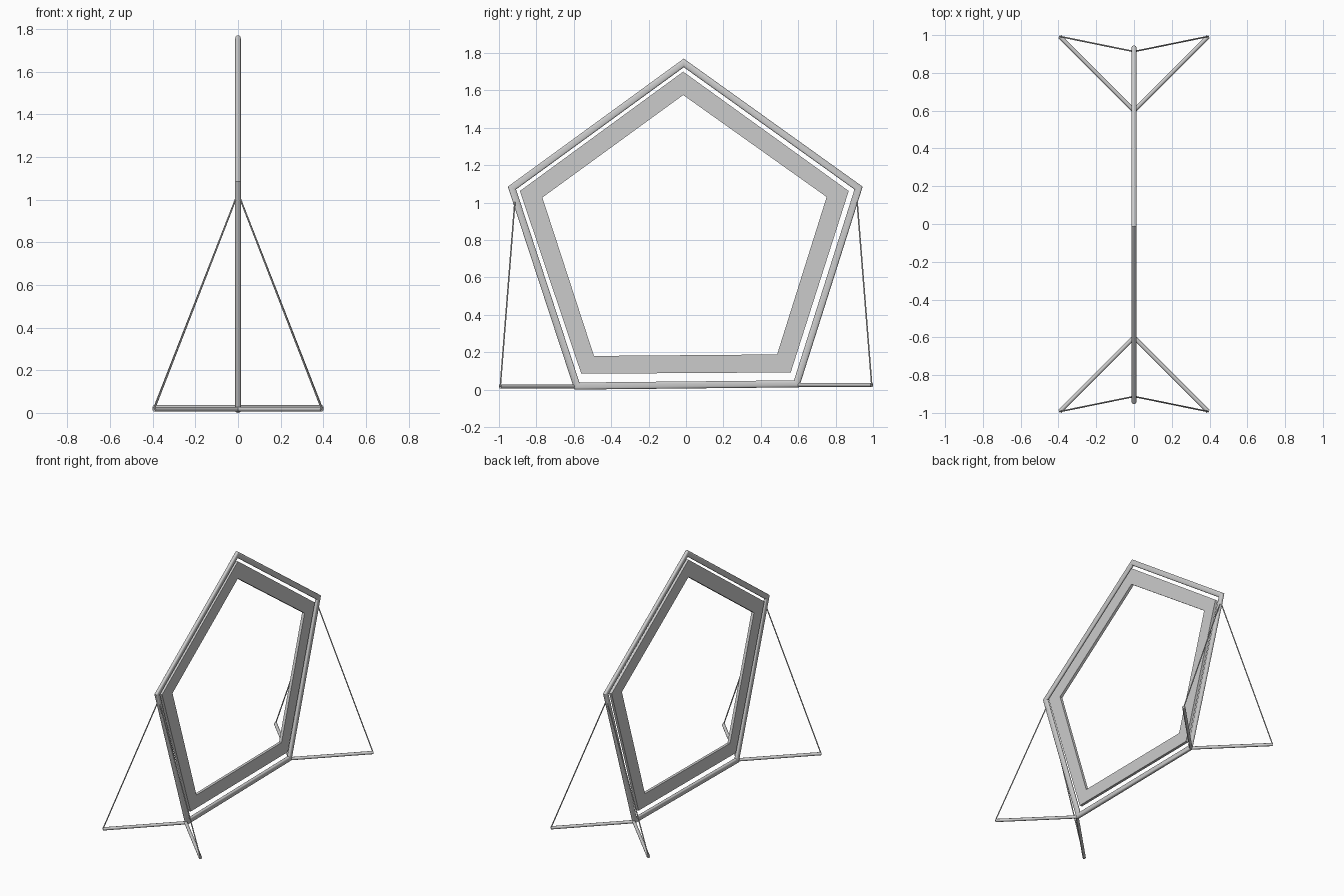
import bpy, bmesh, math
from mathutils import Vector

cube = bpy.data.objects.get("Cube")
if cube:
    bpy.data.objects.remove(cube, do_unlink=True)

grey = bpy.data.materials.new("light_grey")
grey.use_nodes = True
colour = (0.6, 0.6, 0.6, 1)
grey.diffuse_color = colour
grey.node_tree.nodes["Principled BSDF"].inputs["Base Color"].default_value = colour


def finish(name, bm, smooth=False):
    bmesh.ops.recalc_face_normals(bm, faces=bm.faces)
    mesh = bpy.data.meshes.new(name)
    bm.to_mesh(mesh)
    bm.free()
    mesh.materials.append(grey)
    ob = bpy.data.objects.new(name, mesh)
    bpy.context.collection.objects.link(ob)
    if smooth:
        bpy.ops.object.select_all(action='DESELECT')
        ob.select_set(True)
        bpy.context.view_layer.objects.active = ob
        bpy.ops.object.shade_smooth_by_angle(angle=math.radians(35))
    return ob


def inset(points, d):
    """Move each side of a clockwise (y, z) outline inwards by d."""
    pts = [Vector(p) for p in points]
    out = []
    for i, p in enumerate(pts):
        a = (p - pts[i - 1]).normalized()
        b = (pts[(i + 1) % len(pts)] - p).normalized()
        na, nb = Vector((a.y, -a.x)), Vector((b.y, -b.x))
        out.append(p + (na + nb) * d / (1 + na.dot(nb)))
    return out


def sweep(name, loops, smooth=False):
    """Join closed loops, given as (x, outline), into a ring."""
    bm = bmesh.new()
    rows = [[bm.verts.new((x, p[0], p[1])) for p in pts] for x, pts in loops]
    for j, row in enumerate(rows):
        nxt = rows[(j + 1) % len(rows)]
        for i in range(len(row)):
            k = (i + 1) % len(row)
            bm.faces.new((row[i], row[k], nxt[k], nxt[i]))
    return finish(name, bm, smooth)


def rod(name, start, end, radius, sides):
    start, end = Vector(start), Vector(end)
    axis = end - start
    bm = bmesh.new()
    bmesh.ops.create_cone(bm, cap_ends=True, segments=sides, radius1=radius,
                          radius2=radius, depth=axis.length)
    turn = axis.to_track_quat('Z', 'Y').to_matrix().to_4x4()
    turn.translation = (start + end) / 2
    bm.transform(turn)
    return finish(name, bm, True)


# Outer tube frame with mitred corners and a rounded section
outline = [(-0.012, 1.77), (0.945, 1.085), (0.605, 0.012),
           (-0.597, 0.0), (-0.953, 1.085)]
half_x, half_w = 0.0135, 0.019
section = []
for i in range(16):
    t = 2 * math.pi * (i + 0.5) / 16
    c, s = math.cos(t), math.sin(t)
    section.append((half_x * math.copysign(abs(c) ** 0.75, c),
                    inset(outline, half_w * (1 + math.copysign(abs(s) ** 0.75, s)))))
sweep("outer_frame", section, True)

# Flat panel ring inside the frame
panel_out = [(-0.015, 1.70), (0.87, 1.062), (0.56, 0.092),
             (-0.56, 0.085), (-0.888, 1.062)]
panel_in = [(-0.015, 1.575), (0.752, 1.03), (0.487, 0.188),
            (-0.492, 0.18), (-0.768, 1.027)]
t = 0.01
sweep("panel_ring", [(-t, panel_out), (t, panel_out), (t, panel_in), (-t, panel_in)])

# Ground legs and guy lines on all four corners
for y, end in ((-1, "front"), (1, "back")):
    z = 0.021 + 0.004 * y
    for x, side in ((-1, "right"), (1, "left")):
        foot = (0.393 * x, 0.993 * y, z)
        rod(f"{end}_{side}_leg", (0, 0.60 * y, z), foot, 0.011, 12)
        rod(f"{end}_{side}_guy_line", (0, 0.913 * y, 1.03), foot, 0.004, 8)
